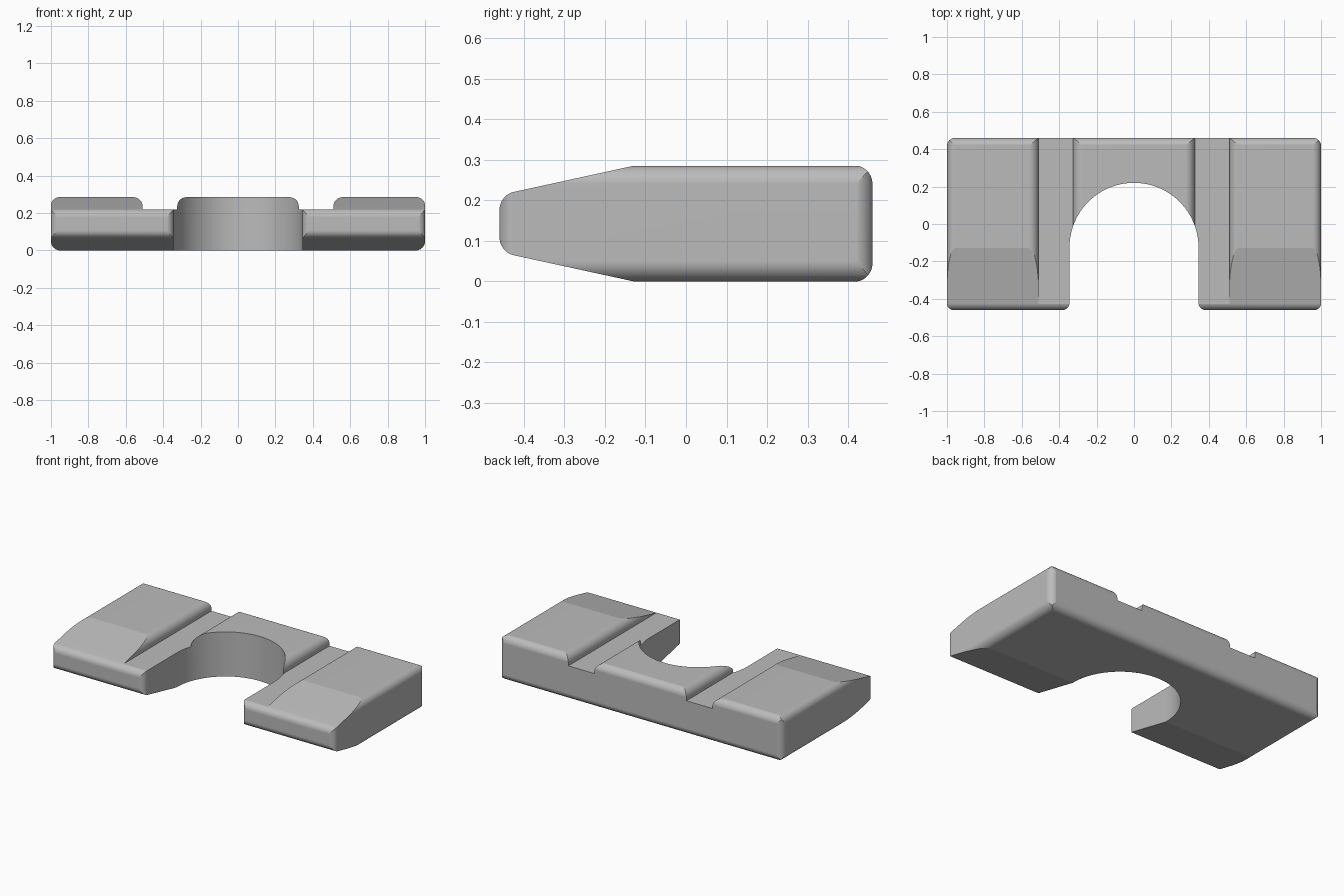
import bpy, bmesh, math
from mathutils import Vector

cube = bpy.data.objects.get("Cube")
if cube:
    bpy.data.objects.remove(cube, do_unlink=True)

grey = bpy.data.materials.new("plain grey")
grey.use_nodes = True
grey.diffuse_color = (0.5, 0.5, 0.5, 1)
grey.node_tree.nodes["Principled BSDF"].inputs["Base Color"].default_value = (0.5, 0.5, 0.5, 1)


def mirrored(half):
    return half + [(-x, y, r) for x, y, r in reversed(half)]


def rounded(corners, steps=10):
    """Outline with each corner (x, y, radius) filleted."""
    out = []
    for i, (x, y, r) in enumerate(corners):
        p = Vector((x, y))
        if r == 0:
            out.append(p)
            continue
        a = (Vector(corners[i - 1][:2]) - p).normalized()
        b = (Vector(corners[(i + 1) % len(corners)][:2]) - p).normalized()
        half = a.angle(b) / 2
        centre = p + (a + b).normalized() * (r / math.sin(half))
        start = p + a * (r / math.tan(half)) - centre
        end = p + b * (r / math.tan(half)) - centre
        first = math.atan2(start.y, start.x)
        # Shortest turn from the start of the fillet to its end
        turn = math.atan2(start.x * end.y - start.y * end.x, start.dot(end))
        for k in range(steps + 1):
            angle = first + turn * k / steps
            out.append(centre + Vector((math.cos(angle), math.sin(angle))) * r)
    return out


def prism(name, corners, place, low, high):
    """Extrude an outline; place(u, v, depth) gives the 3D position."""
    outline = rounded(corners)
    bm = bmesh.new()
    near, far = [[bm.verts.new(place(u, v, d)) for u, v in outline] for d in (low, high)]
    bm.faces.new(near)
    bm.faces.new(far[::-1])
    for i in range(len(outline)):
        bm.faces.new((near[i], near[i - 1], far[i - 1], far[i]))
    bm.normal_update()
    # Turn the solid outside out
    if bm.calc_volume(signed=True) < 0:
        bmesh.ops.reverse_faces(bm, faces=bm.faces[:])
    mesh = bpy.data.meshes.new(name)
    bm.to_mesh(mesh)
    bm.free()
    mesh.materials.append(grey)
    obj = bpy.data.objects.new(name, mesh)
    bpy.context.scene.collection.objects.link(obj)
    return obj


# Cross-section: three raised pads with two grooves between them
section = mirrored([(1, 0, .05), (1, .285, .045), (.51, .285, .05),
                    (.51, .22, 0), (.325, .22, 0), (.325, .285, .05)])
body = prism("notched_plate", section, lambda u, v, d: (u, d, v), -.7, .7)

# Side outline: tapered front, rounded back
side = [(-.46, .072, .045), (-.125, -.001, 0), (.46, -.001, .045),
        (.46, .286, .045), (-.125, .286, 0), (-.46, .213, .045)]
side_cutter = prism("side_outline", side, lambda u, v, d: (d, u, v), -1.3, 1.3)

# Plan outline: round-ended slot open at the front
radius, slot_y, count = .345, -.125, 20
step = math.pi / (2 * count - 1)
arc = [(radius * math.cos(i * step), slot_y + radius * math.sin(i * step), 0)
       for i in range(count)]
plan = mirrored([(1.001, .461, .045), (1.001, -.461, .04), (radius, -.461, .04)] + arc)
plan_cutter = prism("plan_outline", plan, lambda u, v, d: (u, v, d), -.3, .7)

# Keep only what all three outlines share
bpy.ops.object.select_all(action='DESELECT')
bpy.context.view_layer.objects.active = body
body.select_set(True)
for cutter in (side_cutter, plan_cutter):
    cutter.hide_render = True
    mod = body.modifiers.new("trim", 'BOOLEAN')
    mod.operation = 'INTERSECT'
    mod.solver = 'EXACT'
    mod.object = cutter
    bpy.ops.object.modifier_apply(modifier=mod.name)
    bpy.data.objects.remove(cutter, do_unlink=True)

# Smooth fillets, crisp creases, flat faces kept flat
bpy.ops.object.shade_smooth_by_angle(angle=math.radians(11))
weighted = body.modifiers.new("flat faces", 'WEIGHTED_NORMAL')
weighted.keep_sharp = True
